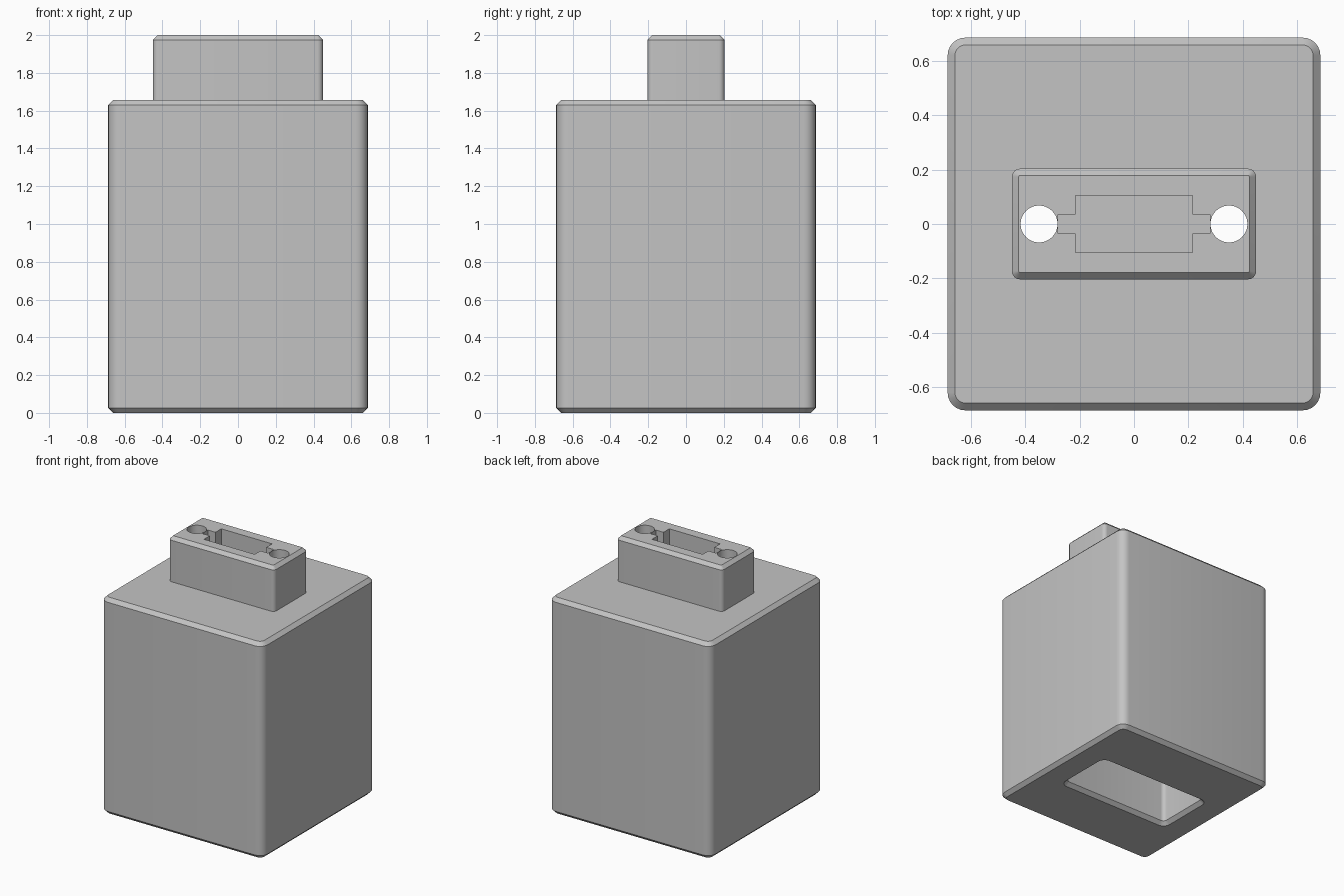
import bpy, bmesh, math

if "Cube" in bpy.data.objects:
    bpy.data.objects.remove(bpy.data.objects["Cube"])

grey = bpy.data.materials.new("plain_grey")
grey.use_nodes = True
grey.diffuse_color = (0.55, 0.55, 0.55, 1)
grey.node_tree.nodes["Principled BSDF"].inputs["Base Color"].default_value = (0.55, 0.55, 0.55, 1)


def rounded_rect(hx, hy, r, steps=6):
    """Outline of a rectangle with round corners, counter-clockwise."""
    pts = []
    for k, (sx, sy) in enumerate([(1, 1), (-1, 1), (-1, -1), (1, -1)]):
        for i in range(steps + 1):
            a = math.pi / 2 * (k + i / steps)
            pts.append((sx * (hx - r) + r * math.cos(a), sy * (hy - r) + r * math.sin(a)))
    return pts


def loft(name, sections):
    """Closed solid through (outline, height) sections from bottom to top."""
    bm = bmesh.new()
    rings = [[bm.verts.new((x, y, z)) for x, y in outline] for outline, z in sections]
    n = len(rings[0])
    for low, high in zip(rings, rings[1:]):
        for i in range(n):
            j = (i + 1) % n
            bm.faces.new((low[i], low[j], high[j], high[i]))
    bm.faces.new(rings[0][::-1])
    bm.faces.new(rings[-1])
    mesh = bpy.data.meshes.new(name)
    bm.to_mesh(mesh)
    bm.free()
    mesh.materials.append(grey)
    obj = bpy.data.objects.new(name, mesh)
    bpy.context.collection.objects.link(obj)
    return obj


def combine(target, tool, operation):
    """Apply a boolean to the target and discard the tool."""
    mod = target.modifiers.new(operation.lower(), "BOOLEAN")
    mod.operation, mod.solver, mod.object = operation, "EXACT", tool
    bpy.context.view_layer.update()
    graph = bpy.context.evaluated_depsgraph_get()
    mesh = bpy.data.meshes.new_from_object(target.evaluated_get(graph))
    target.modifiers.clear()
    target.data = mesh
    bpy.data.objects.remove(tool)


# Main block, chamfered at top and bottom
W, H, R, C = 0.687, 1.657, 0.065, 0.027
full, inset = rounded_rect(W, W, R), rounded_rect(W - C, W - C, R - C)
block = loft("housing", [(inset, 0), (full, C), (full, H - C), (inset, H)])

# Plug on top, chamfered at its upper rim
px, py, pr = 0.45, 0.204, 0.03
plug_outline = rounded_rect(px, py, pr)
plug_rim = rounded_rect(px - 0.025, py - 0.025, 0.005)
plug = loft("plug", [(plug_outline, H - 0.1), (plug_outline, 1.975), (plug_rim, 2)])
combine(block, plug, "UNION")

# Matching socket underneath, with a flared mouth
wall = rounded_rect(px + 0.008, py + 0.008, pr)
mouth = rounded_rect(px + 0.035, py + 0.035, pr + 0.027)
flare = rounded_rect(px + 0.062, py + 0.062, pr + 0.054)
socket = loft("socket_cutter", [(flare, -0.027), (mouth, 0), (wall, 0.027), (wall, 0.37)])
combine(block, socket, "DIFFERENCE")

# Connector slot with a key notch at each end
steps = [(0.28, 0.035), (0.215, 0.035), (0.215, 0.105)]
quarter = steps + [(-x, y) for x, y in reversed(steps)]
slot_outline = quarter + [(-x, -y) for x, y in quarter]
slot = loft("slot_cutter", [(slot_outline, 1.7), (slot_outline, 2.1)])
combine(block, slot, "DIFFERENCE")

# Two round holes running down into the socket
for side in (-1, 1):
    circle = [(side * 0.35 + 0.068 * math.cos(math.tau * i / 48),
               0.068 * math.sin(math.tau * i / 48)) for i in range(48)]
    combine(block, loft("hole_cutter", [(circle, 0.2), (circle, 2.1)]), "DIFFERENCE")

# Smooth the rounded corners, keep chamfers crisp
bpy.ops.object.select_all(action="DESELECT")
block.select_set(True)
bpy.context.view_layer.objects.active = block
bpy.ops.object.shade_smooth_by_angle(angle=math.radians(30))
